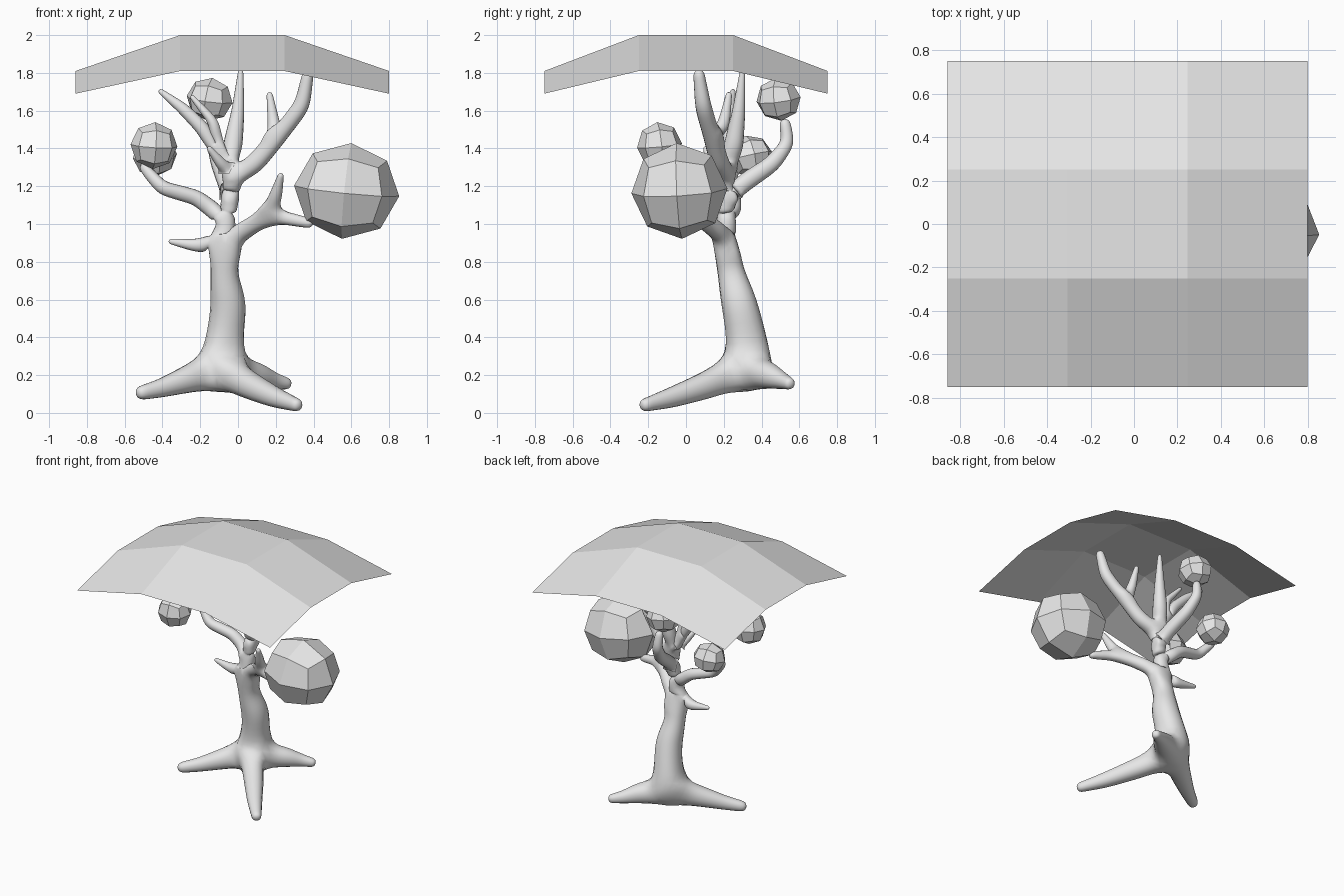
import bpy
import bmesh
from mathutils import Vector

default_cube = bpy.data.objects.get("Cube")
if default_cube:
    bpy.data.objects.remove(default_cube, do_unlink=True)


def make_material(name, colour):
    material = bpy.data.materials.new(name)
    material.use_nodes = True
    material.diffuse_color = colour
    material.node_tree.nodes["Principled BSDF"].inputs["Base Color"].default_value = colour
    return material


GREY = make_material("plain grey", (.8, .8, .8, 1))


def add_object(name, bm):
    mesh = bpy.data.meshes.new(name)
    bm.to_mesh(mesh)
    bm.free()
    mesh.materials.append(GREY)
    obj = bpy.data.objects.new(name, mesh)
    bpy.context.collection.objects.link(obj)
    return obj


# Canopy: bent sheet, raised in the middle and dropped at the corners
def add_canopy():
    bm = bmesh.new()
    bmesh.ops.create_grid(bm, x_segments=3, y_segments=3, size=1)
    heights = (2, 1.81, 1.69)
    for v in bm.verts:
        rims = (abs(v.co.x) > .9) + (abs(v.co.y) > .9)
        v.co = Vector((v.co.x * .83 - .03, v.co.y * .75, heights[rims]))
    add_object("canopy_sheet", bm)


# Leaf clumps: faceted balls made from a once-divided cube
def add_clump(name, centre, size, turn):
    bm = bmesh.new()
    bmesh.ops.create_cube(bm, size=2)
    bmesh.ops.subdivide_edges(bm, edges=bm.edges[:], cuts=1, use_grid_fill=True)
    for v in bm.verts:
        v.co.normalize()
    clump = add_object(name, bm)
    clump.location = centre
    clump.scale = size
    clump.rotation_euler = turn


# Tree skeleton: chains of joints, each with its own thickness
skeleton = bmesh.new()
skin = skeleton.verts.layers.skin.verify()


def grow(parent, *points):
    chain = []
    for x, y, z, radius in points:
        joint = skeleton.verts.new((x, y, z))
        joint[skin].radius = (radius * 1.06, radius * 1.06)
        if parent:
            skeleton.edges.new((parent, joint))
        chain.append(joint)
        parent = joint
    return chain


def grow_tree():
    trunk = grow(None, (-.09, .32, .23, .12), (-.09, .33, .33, .125), (-.045, .29, .55, .1),
                 (-.08, .235, .75, .077), (-.08, .21, .9, .07), (-.06, .21, 1.02, .055),
                 (-.04, .21, 1.13, .05), (-.03, .21, 1.25, .055))
    base, fork, middle, crown = trunk[0], trunk[4], trunk[5], trunk[7]
    base[skin].use_root = True

    # Roots
    grow(base, (.05, .12, .15, .075), (.2, -.08, .08, .055), (.33, -.24, .035, .032))
    grow(base, (-.26, .2, .18, .075), (-.41, .1, .13, .05), (-.54, .02, .1, .035))
    grow(base, (.09, .43, .2, .075), (.19, .51, .17, .045), (.28, .56, .15, .028))

    # Low side branches
    grow(fork, (-.22, .23, .885, .035), (-.37, .24, .91, .013))
    low = grow(fork, (.04, .16, .97, .05), (.16, .05, 1.05, .045), (.4, -.02, 1.0, .025))
    grow(low[1], (.2, -.02, 1.15, .035), (.23, -.08, 1.27, .014))
    grow(middle, (-.14, .25, 1.08, .045), (-.22, .25, 1.14, .042),
         (-.4, .22, 1.19, .038), (-.5, .26, 1.3, .028), (-.47, .3, 1.33, .02))

    # Crown branches
    right = grow(crown, (.08, .18, 1.31, .055), (.2, .14, 1.44, .05),
                 (.34, .09, 1.63, .043), (.375, .065, 1.82, .028))
    grow(right[1], (.19, .2, 1.53, .034), (.165, .23, 1.7, .015))
    grow(crown, (-.03, .25, 1.4, .055), (.0, .28, 1.6, .035), (.015, .3, 1.82, .013))
    left = grow(crown, (-.1, .22, 1.37, .04), (-.19, .22, 1.51, .038),
                (-.29, .23, 1.61, .032), (-.42, .25, 1.71, .013))
    grow(left[0], (-.13, .2, 1.54, .028), (-.25, .22, 1.68, .012))
    grow(trunk[6], (-.06, .31, 1.22, .05), (-.1, .46, 1.32, .045),
         (-.13, .54, 1.43, .037), (-.14, .52, 1.56, .028))
    grow(trunk[7], (-.09, .14, 1.32, .03), (-.16, .1, 1.41, .013))


add_canopy()
grow_tree()
tree = add_object("tree_trunk_and_branches", skeleton)
body = tree.modifiers.new("Skin", "SKIN")
body.use_smooth_shade = True
body.branch_smoothing = .4
rounding = tree.modifiers.new("Rounding", "SUBSURF")
rounding.levels = rounding.render_levels = 2

add_clump("large_leaf_clump", (.575, -.035, 1.175), (.28, .255, .255), (.05, .1, -.05))
add_clump("front_leaf_clump", (-.445, -.14, 1.415), (.125, .12, .125), (.1, .05, .1))
add_clump("back_leaf_clump", (-.44, .34, 1.36), (.12, .12, .11), (.2, -.1, .2))
add_clump("upper_leaf_clump", (-.15, .49, 1.66), (.125, .12, .115), (.1, .15, -.2))
